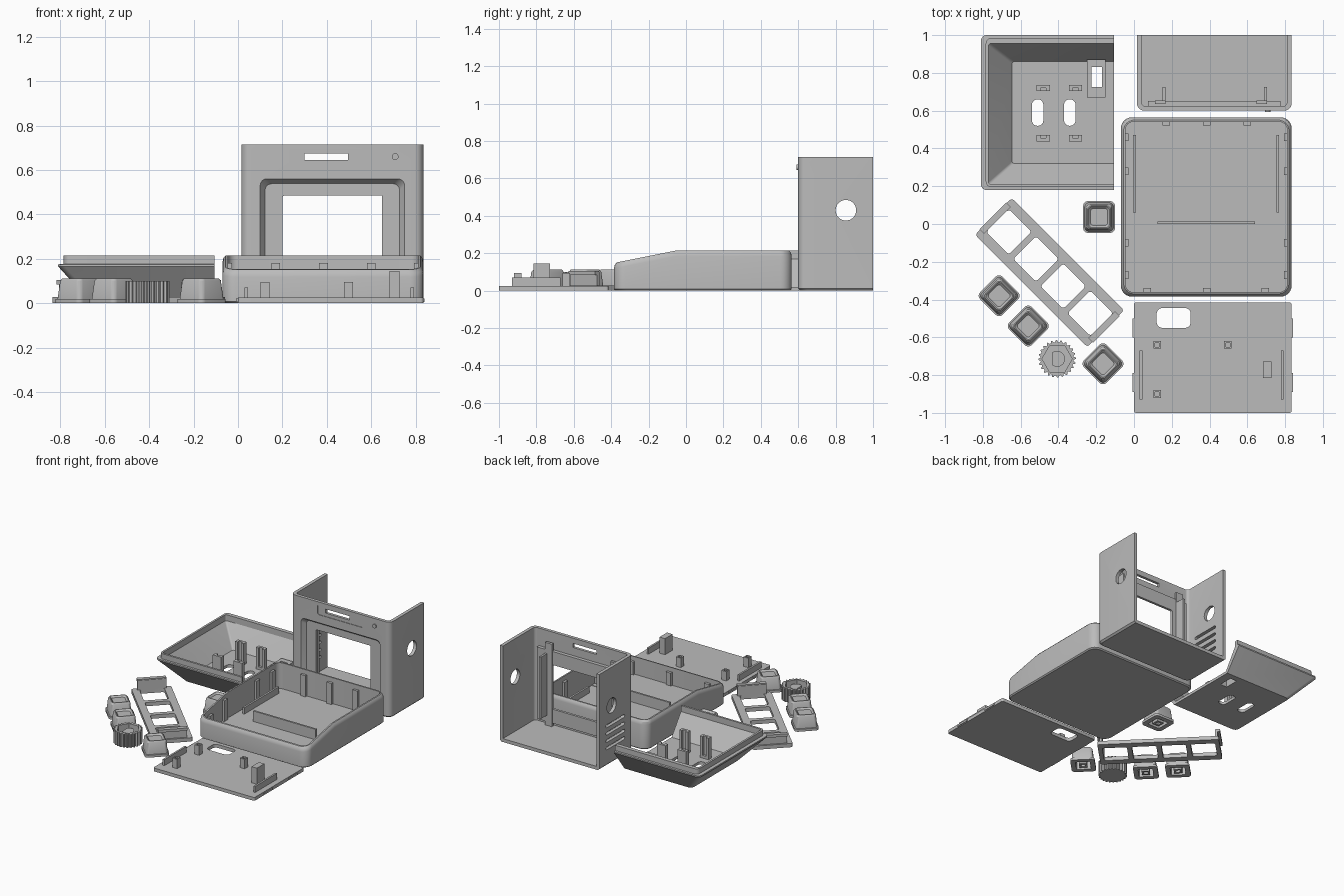
import bpy, bmesh, math
from mathutils import Matrix

cube = bpy.data.objects.get("Cube")
if cube:
    bpy.data.objects.remove(cube, do_unlink=True)

grey = bpy.data.materials.new("plain grey plastic")
grey.use_nodes = True
grey.diffuse_color = (0.5, 0.5, 0.5, 1)
grey.node_tree.nodes["Principled BSDF"].inputs["Base Color"].default_value = (0.5, 0.5, 0.5, 1)

# Axis maps: local (u, v, w) to world, with w as the extrusion direction
UP = lambda u, v, w: (u, v, w)
FRONT = lambda u, v, w: (u, w, v)
SIDE = lambda u, v, w: (w, u, v)


def rounded(u0, u1, v0, v1, r=0.0, inset=0.0, seg=6):
    """Outline of a rounded rectangle."""
    u0, u1, v0, v1 = u0 + inset, u1 - inset, v0 + inset, v1 - inset
    if r <= 0:
        return [(u1, v1), (u0, v1), (u0, v0), (u1, v0)]
    pts = []
    centres = [(u1 - r, v1 - r), (u0 + r, v1 - r), (u0 + r, v0 + r), (u1 - r, v0 + r)]
    for k, (cu, cv) in enumerate(centres):
        for i in range(seg + 1):
            a = math.pi / 2 * (k + i / seg)
            pts.append((cu + r * math.cos(a), cv + r * math.sin(a)))
    return pts


def ngon(n, r, cu=0, cv=0):
    return [(cu + r * math.cos(2 * math.pi * i / n), cv + r * math.sin(2 * math.pi * i / n))
            for i in range(n)]


def loft(name, rings, axis=UP):
    """Closed solid through (outline, height) rings."""
    bm = bmesh.new()
    rows = [[bm.verts.new(axis(u, v, w)) for u, v in pts] for pts, w in rings]
    n = len(rows[0])
    for a, b in zip(rows, rows[1:]):
        for i in range(n):
            bm.faces.new((a[i], a[(i + 1) % n], b[(i + 1) % n], b[i]))
    bm.faces.new(rows[0])
    bm.faces.new(rows[-1])
    bmesh.ops.recalc_face_normals(bm, faces=bm.faces)
    me = bpy.data.meshes.new(name)
    bm.to_mesh(me)
    bm.free()
    me.materials.append(grey)
    ob = bpy.data.objects.new(name, me)
    bpy.context.collection.objects.link(ob)
    return ob


def prism(name, pts, w0, w1, axis=UP):
    return loft(name, [(pts, w0), (pts, w1)], axis)


def box(name, x0, x1, y0, y1, z0, z1):
    return prism(name, rounded(x0, x1, y0, y1), z0, z1)


def combine(ob, tools, mode="DIFFERENCE"):
    """Apply booleans and remove the tool objects."""
    for t in tools:
        m = ob.modifiers.new("cut", "BOOLEAN")
        m.operation, m.solver, m.object = mode, "EXACT", t
    bpy.context.view_layer.update()
    me = bpy.data.meshes.new_from_object(ob.evaluated_get(bpy.context.evaluated_depsgraph_get()))
    ob.modifiers.clear()
    ob.data = me
    for t in tools:
        bpy.data.objects.remove(t, do_unlink=True)
    return ob


# Screen housing: front wall, floor and two sides, open at top and back
foot = (0.015, 0.835, 0.6, 1.4, 0.04)
housing = loft("screen_housing", [(rounded(*foot, inset=0.012), 0), (rounded(*foot), 0.012),
                                  (rounded(*foot), 0.715)])
combine(housing, [prism("c", rounded(0.04, 0.81, 0.624, 1.6, 0.02), 0.025, 1),
                  box("c", -1, 2, 1.0, 2, -1, 1)])
combine(housing, [box("b", 0.075, 0.775, 0.615, 0.65, 0.05, 0.585)], "UNION")
bezel = (0.1, 0.75, 0.075, 0.56, 0.03)
cuts = [loft("c", [(rounded(*bezel, inset=-0.004), 0.59), (rounded(*bezel), 0.6),
                   (rounded(*bezel, inset=0.022), 0.632)], FRONT),
        prism("c", rounded(0.2, 0.655, 0.155, 0.485, 0.012), 0.58, 0.7, FRONT),
        prism("c", rounded(0.235, 0.61, 0.62, 0.695, 0.015), 0.59, 0.604, FRONT),
        prism("c", rounded(0.3, 0.495, 0.645, 0.675), 0.58, 0.7, FRONT),
        prism("c", ngon(32, 0.055, 0.855, 0.43), -0.1, 1, SIDE)]
cuts += [prism("c", rounded(0.7, 0.92, z, z + 0.022, 0.01), -0.1, 0.2, SIDE)
         for z in (0.12, 0.175, 0.23, 0.285)]
combine(housing, cuts)
prism("indicator_light", ngon(20, 0.015, 0.708, 0.66), 0.592, 0.61, FRONT)
for x in (0.15, 0.688):
    box("housing_rail", x, x + 0.016, 0.64, 0.725, 0.1, 0.56)
    box("housing_rail_foot", x - 0.04, x + 0.016, 0.635, 0.655, 0.025, 0.64)

# Base tray: sloping towards the front, open on top
foot = (-0.07, 0.835, -0.385, 0.565, 0.06)
base = loft("base_tray", [(rounded(*foot, inset=i), z) for i, z in
                          ((0.008, 0), (0, 0.008), (0, 0.185), (0.004, 0.203), (0.014, 0.215))])
bm = bmesh.new()
bm.from_mesh(base.data)
bmesh.ops.bisect_plane(bm, geom=bm.verts[:] + bm.edges[:] + bm.faces[:],
                       plane_co=(0, -0.05, 0), plane_no=(0, 1, 0))
for v in bm.verts:
    if v.co.z > 0.1:
        v.co.z -= 0.2 * max(0, -0.05 - v.co.y)
bm.to_mesh(base.data)
bm.free()
combine(base, [prism("c", rounded(-0.045, 0.81, -0.36, 0.54, 0.04), 0.022, 0.4)])
box("base_floor_step", -0.05, 0.815, -0.34, -0.045, 0.01, 0.025)
for x in (0.17, 0.385, 0.6):
    box("base_back_clip", x - 0.02, x + 0.02, 0.522, 0.545, 0.02, 0.18)
for x in (0.07, 0.385, 0.695):
    box("base_front_clip", x - 0.02, x + 0.02, -0.365, -0.34, 0.02, 0.12)
for y in (0.46, 0.28, -0.1, -0.27):
    for x in (-0.05, 0.793):
        box("base_side_clip", x, x + 0.022, y - 0.02, y + 0.02, 0.02, 0.18 if y > -0.2 else 0.13)
for x in (-0.004, 0.754):
    box("base_side_rib", x, x + 0.014, 0.06, 0.47, 0.02, 0.07)
box("base_cross_rib", 0.125, 0.64, 0.0, 0.014, 0.02, 0.1)

# Rear cover: flared tray with three walls, open on its right end
cover = loft("rear_cover", [(rounded(-x, x, y0, y1, 0.03), z) for x, y0, y1, z in
                            ((0.66, 0.305, 0.875, 0), (0.81, 0.18, 1.0, 0.165),
                             (0.81, 0.18, 1.0, 0.175), (0.785, 0.195, 0.985, 0.176),
                             (0.785, 0.195, 0.985, 0.215))])
combine(cover, [loft("c", [(rounded(-x, x, y0, y1, 0.012), z) for x, y0, y1, z in
                           ((0.645, 0.32, 0.86, 0.02), (0.77, 0.21, 0.955, 0.17),
                            (0.77, 0.21, 0.955, 0.3))]),
                box("c", -0.105, 2, -1, 2, -1, 1)])
combine(cover, [box("b", -0.25, -0.15, 0.67, 0.87, 0.01, 0.06)], "UNION")
combine(cover, [prism("c", rounded(-0.54, -0.48, 0.52, 0.66, 0.028), -0.1, 0.1),
                prism("c", rounded(-0.37, -0.31, 0.52, 0.66, 0.028), -0.1, 0.1),
                box("c", -0.225, -0.17, 0.725, 0.83, -0.1, 0.1)])
for x in (-0.48, -0.31):
    for y, s in ((0.72, -1), (0.455, 1)):
        combine(box("cover_bracket", x - 0.035, x + 0.035, y - 0.017, y + 0.017, 0.01, 0.18),
                [box("c", x - 0.015, x + 0.015, y if s > 0 else y - 0.1,
                     y + 0.1 if s > 0 else y, 0.04, 0.3)])

# Bottom plate with pegs, post and ribs
combine(prism("bottom_plate", rounded(0.0, 0.835, -1, -0.415, 0.012), 0, 0.025),
        [prism("c", rounded(0.12, 0.3, -0.55, -0.445, 0.03), -0.1, 0.1)])
for x, y in ((0.122, -0.64), (0.497, -0.64), (0.122, -0.9)):
    combine(box("plate_peg", x - 0.02, x + 0.02, y - 0.02, y + 0.02, 0.02, 0.095),
            [box("c", x - 0.011, x + 0.011, y - 0.011, y + 0.011, 0.06, 0.2)])
box("plate_post", 0.682, 0.727, -0.815, -0.727, 0.02, 0.145)
for x in (0.03, 0.778):
    box("plate_rib", x, x + 0.014, -0.93, -0.67, 0.02, 0.07)
for x in (-0.008, 0.825):
    for y in (-0.84, -0.55):
        box("plate_edge_clip", x, x + 0.016, y - 0.05, y + 0.05, 0.005, 0.02)

# Key frame, turned diagonally
turn = math.radians(-45)
place = Matrix.Translation((-0.447, -0.257, 0)) @ Matrix.Rotation(turn, 4, "Z")
frame = combine(prism("key_frame", rounded(-0.42, 0.42, -0.137, 0.137, 0.015), 0, 0.028),
                [prism("c", rounded(u - 0.085, u + 0.085, -0.085, 0.085, 0.015), -0.1, 0.1)
                 for u in (-0.305, -0.102, 0.102, 0.305)])
frame.matrix_world = place
for s in (-1, 1):
    a, b = sorted((s * 0.39, s * 0.408))
    box("key_frame_end_wall", a, b, -0.1, 0.1, 0.02, 0.1).matrix_world = place
    a, b = sorted((s * 0.395, s * 0.425))
    box("key_frame_end_lip", a, b, -0.1, 0.1, 0.085, 0.105).matrix_world = place


# Keys: flanged, tapered caps with dished tops and a socket beneath
def square(half, r):
    return rounded(-half, half, -half, half, r)


for x, y, a in ((-0.714, -0.38, turn), (-0.56, -0.54, turn), (-0.164, -0.74, turn), (-0.185, 0.037, 0)):
    key = loft("key_cap", [(square(0.084, 0.025), 0), (square(0.084, 0.025), 0.018),
                           (square(0.076, 0.022), 0.019), (square(0.068, 0.022), 0.1),
                           (square(0.06, 0.02), 0.112)])
    combine(key, [loft("c", [(square(0.045, 0.015), 0.1), (square(0.062, 0.02), 0.12)]),
                  prism("c", square(0.05, 0.005), -0.1, 0.07)])
    stem = combine(prism("key_stem", square(0.028, 0.004), 0, 0.08),
                   [prism("c", square(0.014, 0.002), -0.1, 0.04)])
    for ob in (key, stem):
        ob.matrix_world = Matrix.Translation((x, y, 0)) @ Matrix.Rotation(a, 4, "Z")

# Ribbed dial: a cup with a flat-sided shaft socket
teeth = 24
outline = []
for i in range(teeth * 4):
    r = 0.099 if i % 4 < 2 else 0.088
    t = 2 * math.pi * i / (teeth * 4)
    outline.append((r * math.cos(t), r * math.sin(t)))
dial = combine(prism("dial", outline, 0, 0.1), [prism("c", ngon(6, 0.08), 0.02, 0.2)])
hub = combine(prism("dial_hub", ngon(24, 0.042), 0.01, 0.085),
              [box("c", -0.1, -0.026, -0.1, 0.1, -0.1, 0.2)])
for ob in (dial, hub):
    ob.location = (-0.407, -0.714, 0)

# Smooth rounded corners, keep hard edges
for ob in bpy.context.scene.objects:
    ob.select_set(ob.type == "MESH")
bpy.context.view_layer.objects.active = housing
bpy.ops.object.shade_smooth_by_angle(angle=math.radians(30))
